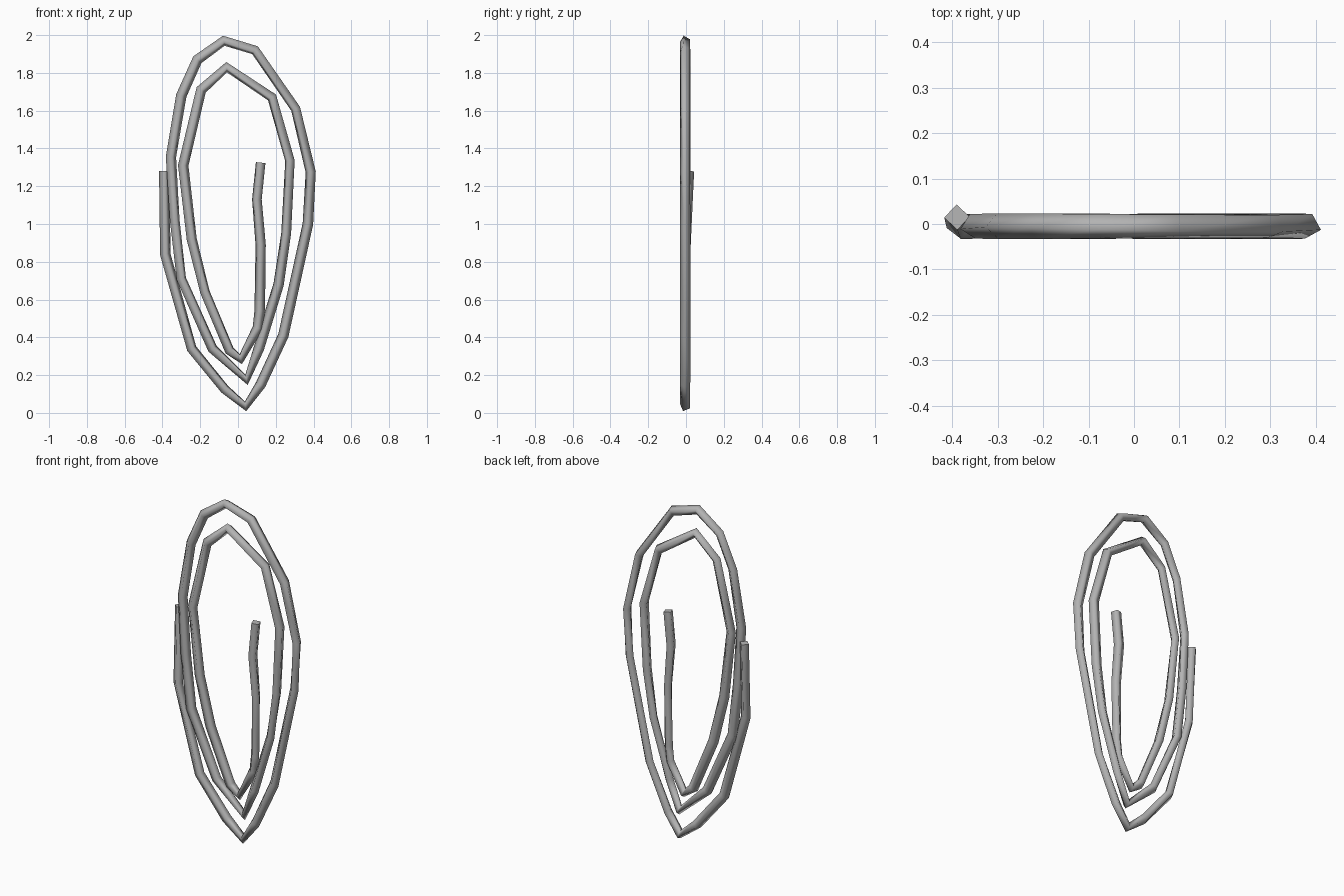
import bpy
import math

default_cube = bpy.data.objects.get("Cube")
if default_cube:
    bpy.data.objects.remove(default_cube, do_unlink=True)

# One plain metal colour
metal = bpy.data.materials.new("grey_metal")
metal.use_nodes = True
grey = (0.45, 0.45, 0.45, 1)
metal.diffuse_color = grey
metal.node_tree.nodes["Principled BSDF"].inputs["Base Color"].default_value = grey

# Centre line of the bent wire as (x, z), from the outer end to the inner end
outer_turn = [(-.39, 1.28), (-.385, .84), (-.245, .34), (-.07, .125), (.04, .035),
              (.12, .15), (.24, .41), (.37, 1), (.385, 1.275), (.305, 1.61),
              (.09, 1.92), (-.075, 1.97), (-.215, 1.87), (-.3, 1.68)]
middle_turn = [(-.355, 1.355), (-.335, 1.02), (-.3, .71), (-.135, .34), (.045, .175),
               (.11, .34), (.215, .68), (.255, .95), (.275, 1.335), (.18, 1.67)]
inner_turn = [(-.06, 1.83), (-.195, 1.71), (-.29, 1.31), (-.245, .92), (-.175, .64),
              (-.045, .33), (.015, .285), (.105, .45), (.115, .54), (.12, .89),
              (.1, 1.13), (.12, 1.325)]
path = outer_turn + middle_turn + inner_turn


def make_wire(name, points, radius):
    """Sweep a square section, turned on its edge, along the points."""
    curve = bpy.data.curves.new(name, "CURVE")
    curve.dimensions = "3D"
    curve.bevel_depth = radius
    curve.bevel_resolution = 0
    curve.use_fill_caps = True
    spline = curve.splines.new("POLY")
    spline.points.add(len(points) - 1)
    last = len(points) - 1
    for i, (x, z) in enumerate(points):
        # the free outer end springs slightly backwards
        y = .015 if i == 0 else -.005
        spline.points[i].co = (x, y, z, 1)
        spline.points[i].tilt = math.radians(12) * math.cos(i)
    wire = bpy.data.objects.new(name, curve)
    bpy.context.collection.objects.link(wire)
    bpy.ops.object.select_all(action="DESELECT")
    wire.select_set(True)
    bpy.context.view_layer.objects.active = wire
    bpy.ops.object.convert(target="MESH")
    return bpy.context.view_layer.objects.active


wire = make_wire("coiled_wire", path, .028)
wire.data.materials.clear()
wire.data.materials.append(metal)

# Soft sides, flat cut ends
ends = (path[0], path[-1])
for face in wire.data.polygons:
    is_cap = any(math.dist((face.center.x, face.center.z), end) < .01 for end in ends)
    face.use_smooth = not is_cap
